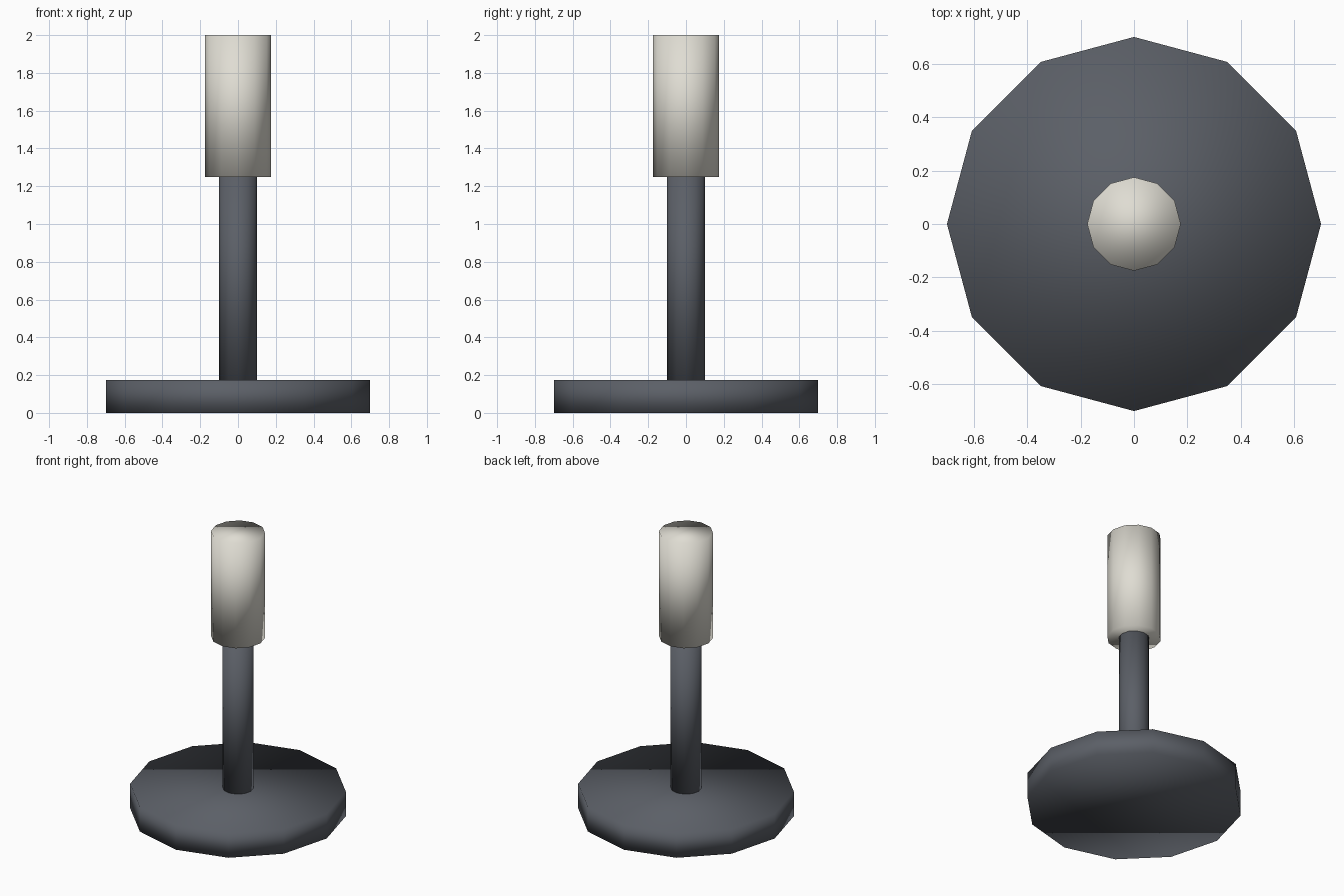
import bpy

cube = bpy.data.objects.get("Cube")
if cube:
    bpy.data.objects.remove(cube, do_unlink=True)

SIDES = 12


def make_material(name, colour):
    mat = bpy.data.materials.new(name)
    mat.use_nodes = True
    mat.diffuse_color = colour
    mat.node_tree.nodes["Principled BSDF"].inputs["Base Color"].default_value = colour
    return mat


def cylinder(name, radius, bottom, top, mat):
    """Upright low-poly cylinder, smooth shaded over its rims as well."""
    bpy.ops.mesh.primitive_cylinder_add(
        vertices=SIDES, radius=radius, depth=top - bottom,
        location=(0, 0, (bottom + top) / 2))
    obj = bpy.context.object
    obj.name = name
    obj.data.name = name
    obj.data.materials.append(mat)
    bpy.ops.object.shade_smooth()
    return obj


slate = make_material("slate grey", (0.105, 0.115, 0.135, 1))
ivory = make_material("warm ivory", (0.74, 0.72, 0.65, 1))

# Wide foot, slim post and thick sleeve, stacked on one axis
cylinder("base", 0.7, 0.0, 0.175, slate)
cylinder("post", 0.1, 0.175, 1.25, slate)
cylinder("head", 0.175, 1.25, 2.0, ivory)
